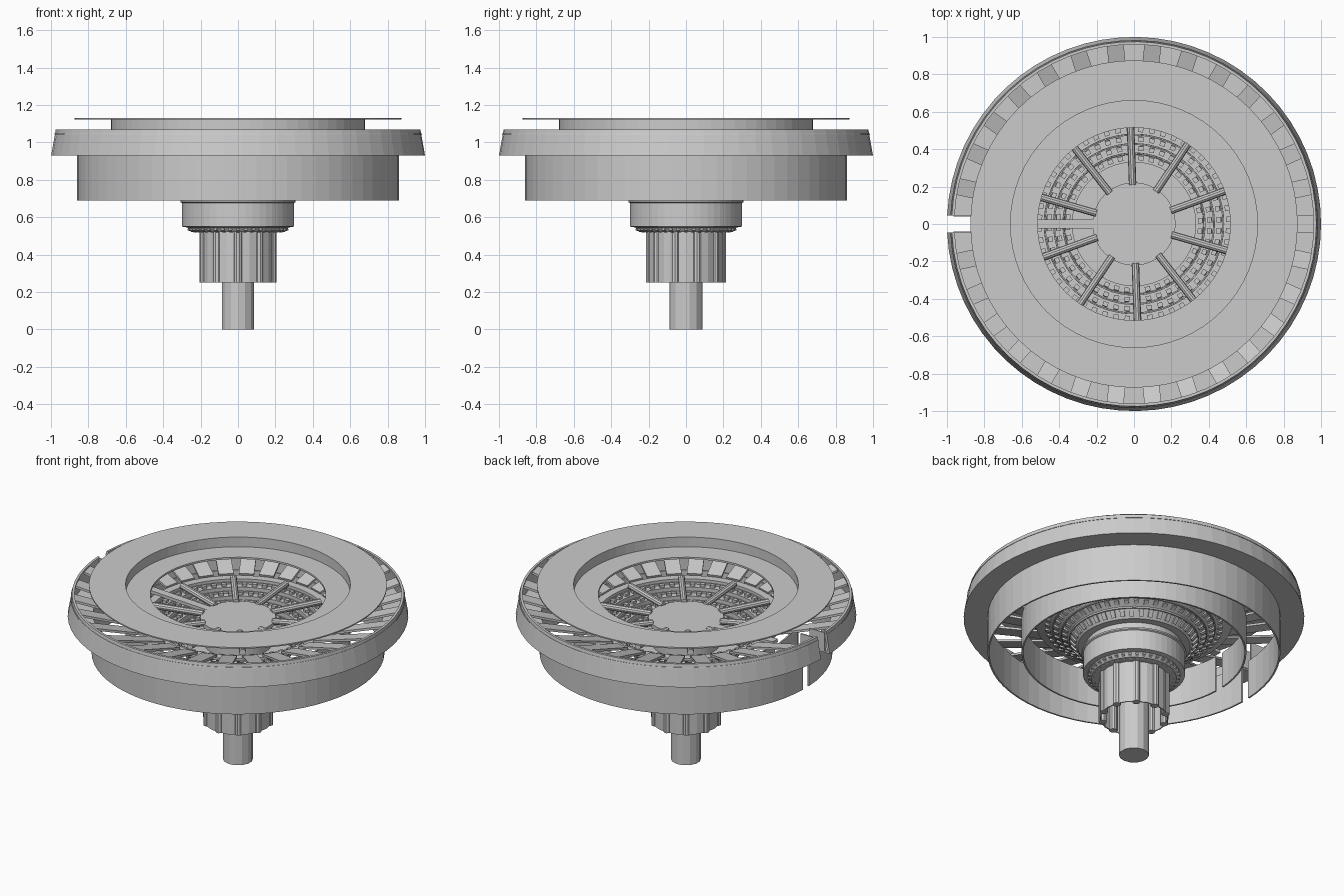
import bpy, bmesh, math
from mathutils import Matrix, Vector

if "Cube" in bpy.data.objects:
    bpy.data.objects.remove(bpy.data.objects["Cube"])

TAU = math.tau


def finish(name, bm):
    bmesh.ops.recalc_face_normals(bm, faces=bm.faces[:])
    me = bpy.data.meshes.new(name)
    bm.to_mesh(me)
    bm.free()
    ob = bpy.data.objects.new(name, me)
    bpy.context.collection.objects.link(ob)
    return ob


def lathe(name, profile, seg=64, gap=0.0, closed=True):
    """Spin an (r, z) profile; gap is the half width in y left open at -x."""
    bm = bmesh.new()
    rings = []
    count = seg + 1 if gap else seg
    for i in range(count):
        ring = []
        for r, z in profile:
            g = math.asin(gap / r) if gap else 0
            a = math.pi + g + (TAU - 2 * g) * i / seg
            ring.append(bm.verts.new((r * math.cos(a), r * math.sin(a), z)))
        rings.append(ring)
    n = len(profile)
    for i in range(seg):
        a, b = rings[i], rings[(i + 1) % count]
        for j in range(n if closed else n - 1):
            k = (j + 1) % n
            bm.faces.new((a[j], b[j], b[k], a[k]))
    if gap and closed:
        bm.faces.new(rings[0])
        bm.faces.new(rings[-1])
    return finish(name, bm)


def cylinder(name, r, z0, z1, seg):
    bm = bmesh.new()
    bmesh.ops.create_cone(bm, cap_ends=True, segments=seg, radius1=r, radius2=r, depth=z1 - z0,
                          matrix=Matrix.Translation((0, 0, (z0 + z1) / 2)))
    return finish(name, bm)


def beams(name, count, start, inner, outer, width, height, offset=0.0, skip_gap=False):
    """Radial boxes running from inner (r, z) to outer (r, z)."""
    bm = bmesh.new()
    p, q = Vector((inner[0], 0, inner[1])), Vector((outer[0], 0, outer[1]))
    tilt = math.atan2(q.z - p.z, q.x - p.x)
    for i in range(count):
        a = start + TAU * i / count
        if skip_gap and abs(math.atan2(math.sin(a - math.pi), math.cos(a - math.pi))) < 0.04:
            continue
        m = (Matrix.Rotation(a, 4, 'Z') @ Matrix.Translation((p + q) / 2 + Vector((0, offset, 0)))
             @ Matrix.Rotation(-tilt, 4, 'Y') @ Matrix.Diagonal(((q - p).length, width, height, 1)))
        bmesh.ops.create_cube(bm, size=1, matrix=m)
    return finish(name, bm)


# Outer sloping rim with its flat underside, open at the entry slot
lathe("outer_rim", [(0.86, 0.93), (1.0, 0.93), (0.975, 1.07), (0.96, 1.07), (0.982, 0.94), (0.86, 0.94)], gap=0.045)
lathe("rim_seam", [(0.975, 1.043), (0.983, 1.043), (0.981, 1.05), (0.975, 1.05)], gap=0.045)

# Outer and inner drum walls, open at the bottom
lathe("outer_drum", [(0.85, 0.69), (0.86, 0.69), (0.86, 0.94), (0.85, 0.94)], gap=0.03)
lathe("inner_drum", [(0.65, 0.69), (0.66, 0.69), (0.66, 0.92), (0.65, 0.92)], gap=0.03)

# Thin top disc, its collar and the inner floor ring
lathe("top_disc", [(0.66, 1.122), (0.875, 1.122), (0.875, 1.13), (0.66, 1.13)])
lathe("disc_collar", [(0.66, 1.06), (0.68, 1.06), (0.68, 1.125), (0.66, 1.125)])
lathe("floor_ring", [(0.515, 1.055), (0.68, 1.055), (0.68, 1.067), (0.515, 1.067)])

# Sloping ribs that tie the bowl to the rim
beams("rim_ribs", 30, math.pi, (0.57, 0.93), (0.972, 1.052), 0.09, 0.014, skip_gap=True)

# Entry slot side walls
for side, y in (("left", 0.045), ("right", -0.045)):
    bm = bmesh.new()
    bmesh.ops.create_cube(bm, size=1, matrix=Matrix.Translation((-0.91, y, 1.0))
                          @ Matrix.Diagonal((0.11, 0.008, 0.12, 1)))
    finish("slot_wall_" + side, bm)

# Terraced bowl
steps = [(0.26, 0.75), (0.33, 0.75)]
tiers = [(0.33, 0.78), (0.38, 0.82), (0.43, 0.855), (0.48, 0.89), (0.53, 0.92)]
for r, z in tiers:
    steps += [(r, z), (r + 0.05, z)]
under = [(0.58, 0.905), (0.53, 0.89), (0.48, 0.86), (0.43, 0.825), (0.38, 0.79), (0.33, 0.735), (0.26, 0.735)]
lathe("terraced_bowl", steps + under)

# Blocks, railings and underside ridges on each tier
for i, (r, z) in enumerate(tiers[:4]):
    n = 40 + 4 * i
    beams(f"tier_blocks_{i}", n, 0.05, (r + 0.012, z + 0.008), (r + 0.036, z + 0.008), 0.028, 0.016)
    lathe(f"tier_rail_{i}", [(r + 0.043, z), (r + 0.049, z), (r + 0.049, z + 0.012), (r + 0.043, z + 0.012)])
    beams(f"under_blocks_{i}", n, 0.05, (r + 0.01, under[5 - i][1] + 0.012),
          (r + 0.04, under[4 - i][1] - 0.008), 0.026, 0.02)

# Central column with its round platform
cylinder("central_column", 0.2, 0.52, 0.9, 48)
cylinder("central_platform", 0.222, 0.895, 0.92, 48)

# Round spokes between the platform and the bowl edge
bm = bmesh.new()
for i in range(10):
    m = (Matrix.Rotation(math.radians(20 + 36 * i), 4, 'Z') @ Matrix.Translation((0.365, 0, 0.925))
         @ Matrix.Rotation(math.pi / 2 - 0.05, 4, 'Y'))
    bmesh.ops.create_cone(bm, cap_ends=True, segments=10, radius1=0.02, radius2=0.02, depth=0.31, matrix=m)
finish("bowl_spokes", bm)

# Flat entry bridge from the slot to the platform
beams("entry_bridge", 1, math.pi, (0.2, 0.91), (0.64, 0.93), 0.05, 0.02)

# Collar below the bowl
lathe("lower_collar", [(0.2, 0.52), (0.25, 0.52), (0.272, 0.545), (0.3, 0.55), (0.3, 0.675), (0.308, 0.68),
                       (0.308, 0.69), (0.285, 0.69), (0.285, 0.75), (0.2, 0.75)], 48)
beams("collar_fins", 40, 0, (0.23, 0.527), (0.268, 0.54), 0.018, 0.02)

# Fluted shell below the collar, open underneath
lathe("fluted_shell", [(0.195, 0.25), (0.202, 0.25), (0.202, 0.53), (0.195, 0.53)], 20)
bm = bmesh.new()
for i in range(10):
    m = Matrix.Rotation(TAU * (i + 0.5) / 10, 4, 'Z') @ Matrix.Translation((0.19, 0, 0.39))
    bmesh.ops.create_cone(bm, cap_ends=True, segments=10, radius1=0.024, radius2=0.024, depth=0.28, matrix=m)
finish("shell_pipes", bm)

# Bottom shaft
cylinder("bottom_shaft", 0.088, 0.0, 0.55, 14)
